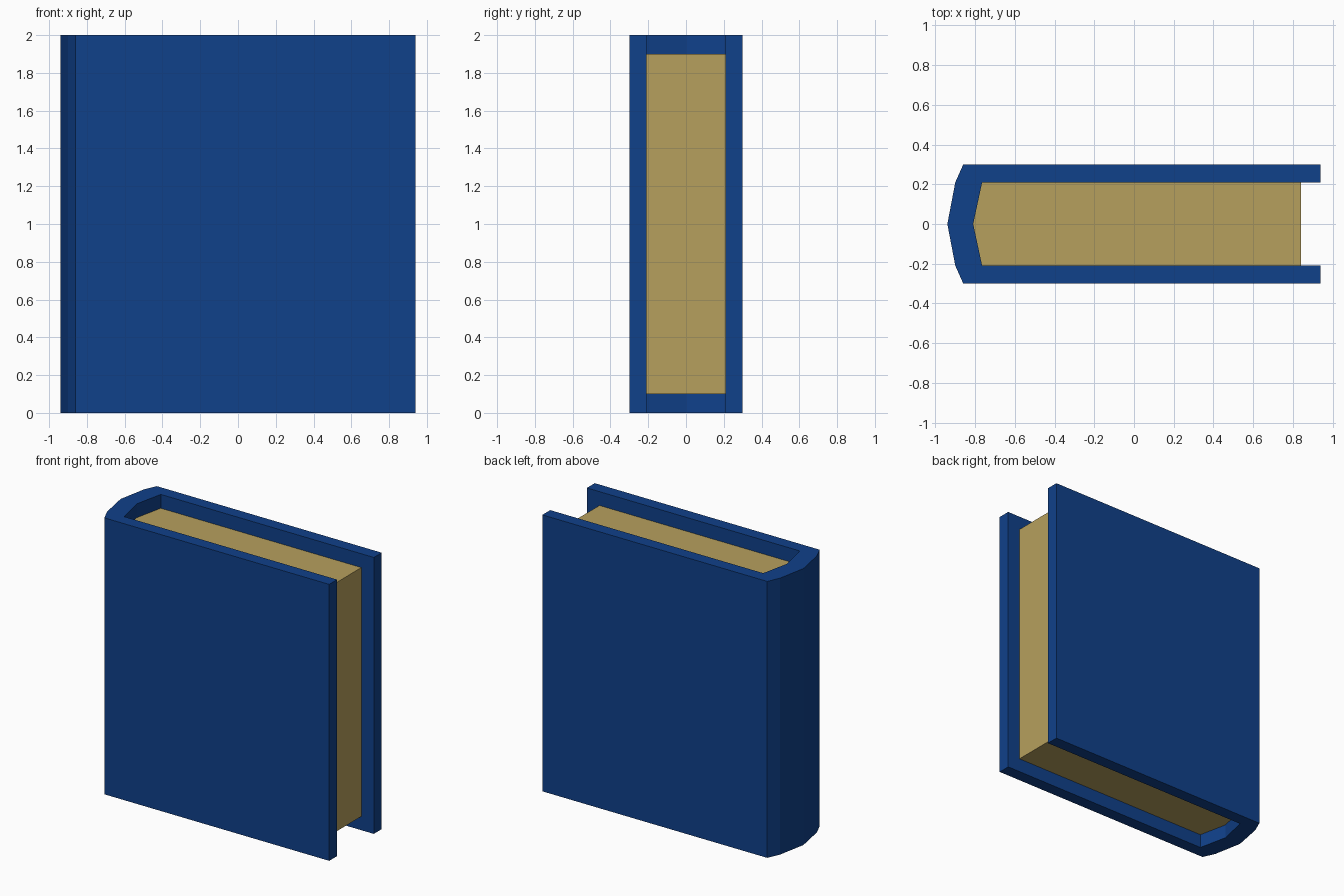
import bpy, bmesh

if "Cube" in bpy.data.objects:
    bpy.data.objects.remove(bpy.data.objects["Cube"])


def material(name, color):
    mat = bpy.data.materials.new(name)
    mat.diffuse_color = (*color, 1)
    mat.use_nodes = True
    mat.node_tree.nodes["Principled BSDF"].inputs["Base Color"].default_value = mat.diffuse_color
    return mat


def mirrored(half):
    """Complete a front half outline (y <= 0) with its back half."""
    return half + [(x, -y) for x, y in reversed(half) if y != 0]


def prism(name, outline, z0, z1, mat):
    """Extrude a flat outline upward from z0 to z1."""
    bm = bmesh.new()
    face = bm.faces.new([bm.verts.new((x, y, z0)) for x, y in outline])
    top = bmesh.ops.extrude_face_region(bm, geom=[face])["geom"]
    verts = [v for v in top if isinstance(v, bmesh.types.BMVert)]
    bmesh.ops.translate(bm, verts=verts, vec=(0, 0, z1 - z0))
    bmesh.ops.recalc_face_normals(bm, faces=bm.faces)
    mesh = bpy.data.meshes.new(name)
    bm.to_mesh(mesh)
    bm.free()
    mesh.materials.append(mat)
    obj = bpy.data.objects.new(name, mesh)
    bpy.context.collection.objects.link(obj)
    return obj


blue = material("cover_blue", (0.005, 0.052, 0.255))
tan = material("page_tan", (0.47, 0.35, 0.11))

# Cover: two boards joined by a faceted spine
outer = mirrored([(0.94, -0.30), (-0.86, -0.30), (-0.90, -0.21), (-0.94, 0)])
inner = mirrored([(0.94, -0.21), (-0.765, -0.21), (-0.81, 0)])
prism("cover", outer + inner[::-1], 0, 2, blue)

# Page block: fills the cover, set back from the three open edges
pages = mirrored([(0.84, -0.21), (-0.765, -0.21), (-0.81, 0)])
prism("pages", pages, 0.10, 1.90, tan)
